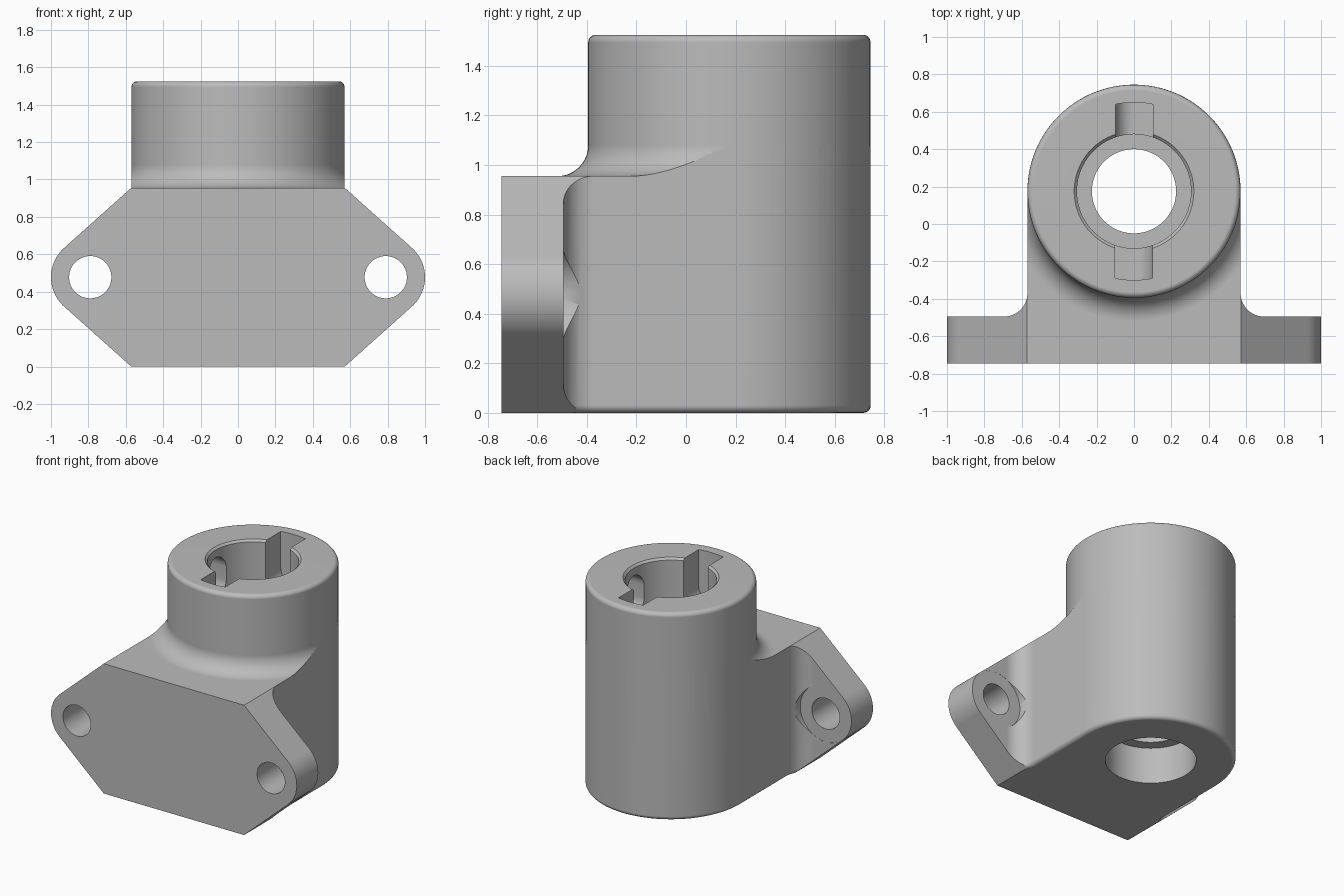
import bpy, bmesh
from math import sin, cos, asin, sqrt, pi, radians
from mathutils import Matrix, Vector
from mathutils.geometry import convex_hull_2d

if "Cube" in bpy.data.objects:
    bpy.data.objects.remove(bpy.data.objects["Cube"])

# Main dimensions
AXIS_Y, R, H = 0.175, 0.57, 1.525      # upright barrel
FRONT, BACK, BASE_H = -0.745, -0.495, 0.955  # flange faces and base height
LUG_X, LUG_R, MID_Z = 0.79, 0.21, 0.4775
FIL = 0.125


def finish(bm, name):
    bmesh.ops.remove_doubles(bm, verts=bm.verts, dist=1e-5)
    bmesh.ops.recalc_face_normals(bm, faces=bm.faces)
    mesh = bpy.data.meshes.new(name)
    bm.to_mesh(mesh)
    bm.free()
    ob = bpy.data.objects.new(name, mesh)
    bpy.context.collection.objects.link(ob)
    return ob


def prism(points, vec):
    bm = bmesh.new()
    face = bm.faces.new([bm.verts.new(p) for p in points])
    new = bmesh.ops.extrude_face_region(bm, geom=[face])["geom"]
    moved = [v for v in new if isinstance(v, bmesh.types.BMVert)]
    bmesh.ops.translate(bm, verts=moved, vec=vec)
    bmesh.ops.recalc_face_normals(bm, faces=bm.faces)
    return bm


def lathe(profile, name, steps=128):
    bm = bmesh.new()
    vs = [bm.verts.new((r, AXIS_Y, z)) for r, z in profile]
    es = [bm.edges.new(pair) for pair in zip(vs, vs[1:])]
    bmesh.ops.spin(bm, geom=vs + es, cent=(0, AXIS_Y, 0), axis=(0, 0, 1),
                   angle=2 * pi, steps=steps)
    return finish(bm, name)


def arc(cx, cy, r, a0, a1, n):
    angles = [radians(a0 + (a1 - a0) * i / n) for i in range(n + 1)]
    return [(cx + r * cos(a), cy + r * sin(a)) for a in angles]


def rod_y(x, z, r, y0, y1, name):
    pts = [(px, y0, pz) for px, pz in arc(x, z, r, 0, 360, 64)[:-1]]
    return finish(prism(pts, (0, y1 - y0, 0)), name)


def cut(target, tool, operation="DIFFERENCE"):
    mod = target.modifiers.new("cut", "BOOLEAN")
    mod.object, mod.operation, mod.solver = tool, operation, "EXACT"
    bpy.context.view_layer.objects.active = target
    bpy.ops.object.modifier_apply(modifier=mod.name)
    bpy.data.objects.remove(tool)


# Plan outline: round back, straight sides, filleted into the flange
side = arc(R + FIL, BACK + FIL, FIL, 270, 180, 12)
right = [(1.2, FRONT), (1.2, BACK)] + side
left = [(-x, y) for x, y in reversed(right)]
plan = right + arc(0, AXIS_Y, R, 0, 180, 64) + left
bm = prism([(x, y, 0) for x, y in plan], (0, 0, H + 0.1))
rim = [e for e in bm.edges if all(v.co.z < 0.01 and v.co.y > BACK + 0.01 for v in e.verts)]
bmesh.ops.bevel(bm, geom=rim, offset=0.03, segments=5, profile=0.5, affect="EDGES")
body = finish(bm, "flanged_socket")

# Front outline: six-sided flange with rounded lugs, open upward for the barrel
corners = [(x, z) for x in (-R, R) for z in (0, BASE_H)]
lugs = arc(LUG_X, MID_Z, LUG_R, -90, 90, 48) + arc(-LUG_X, MID_Z, LUG_R, 90, 270, 48)
cloud = corners + lugs
hull = [cloud[i] for i in convex_hull_2d([Vector(p) for p in cloud])]
outline = []
for i, (x, z) in enumerate(hull):
    if (x, z) in corners:
        sx = 0.571 if x > 0 else -0.571
        far = (sx, 2) if z > 0.5 else (sx, -0.2)
        near = (sx, z)
        # keep the walls in hull order
        entering = (hull[i - 1][0], hull[i - 1][1]) in corners
        outline += [far, near] if entering else [near, far]
    else:
        outline.append((x, z))
cut(body, finish(prism([(x, -1, z) for x, z in outline], (0, 2, 0)), "flange_outline"), "INTERSECT")

# Barrel envelope: concave fillet above the base and a rounded top rim
rb = R - 0.0005
envelope = [(0, -0.2), (1.6, -0.2), (1.6, BASE_H)]
envelope += arc(rb + FIL, BASE_H + FIL, FIL, 270, 180, 12)
envelope += arc(rb - 0.03, H - 0.03, 0.03, 0, 90, 6) + [(0, H)]
cut(body, lathe(envelope, "barrel_envelope"), "INTERSECT")

# Stepped bore with a chamfered mouth
bore = [(0, -0.1), (0.305, -0.1), (0.305, 0.27), (0.225, 0.27), (0.225, 0.85),
        (0.305, 0.85), (0.305, H - 0.015), (0.335, H + 0.015), (0, H + 0.015)]
cut(body, lathe(bore, "bore_cutter"))

# Hooked bayonet tracks: down, a quarter turn clockwise, then up a little
PIN, LOW, N = 0.1, 1.255, 10


def half_round(s):
    return sqrt(max(0, PIN * PIN - s * s))


def track_columns():
    steps = [PIN * sin(pi / 2 * (2 * i / N - 1)) for i in range(N + 1)]
    cols = [(0, s, LOW - (half_round(s) if s < 0 else PIN), H + 0.1) for s in steps]
    cols += [(t / 12, PIN + 0.002 - (2 * PIN + 0.004) * t / 12, LOW - PIN, LOW + PIN)
             for t in range(13)]
    cols += [(1, s, LOW - (half_round(s) if s > 0 else PIN), LOW + PIN + half_round(s))
             for s in steps]
    return cols


def bayonet(start, name):
    bm = bmesh.new()
    rings = []
    for turn, s, lo, hi in track_columns():
        ring = []
        for r, z in ((0.25, lo), (0.475, lo), (0.475, hi), (0.25, hi)):
            a = start - turn * pi / 2 - asin(s / r)
            ring.append(bm.verts.new((r * cos(a), AXIS_Y + r * sin(a), z)))
        rings.append(ring)
    for a, b in zip(rings, rings[1:]):
        for k in range(4):
            m = (k + 1) % 4
            bm.faces.new((a[k], a[m], b[m], b[k]))
    bm.faces.new(rings[0])
    bm.faces.new(rings[-1])
    return finish(bm, name)


for start in (pi / 2, -pi / 2):
    cut(body, bayonet(start, "bayonet_cutter"))

# Bolt holes with spot faces on the back of the lugs
for sign in (-1, 1):
    cut(body, rod_y(sign * LUG_X, MID_Z, 0.207, BACK - 0.001, -0.2, "spot_face_cutter"))
    cut(body, rod_y(sign * LUG_X, MID_Z, 0.113, -1, 0, "bolt_hole_cutter"))

# Material and shading
grey = bpy.data.materials.new("plain_grey")
grey.use_nodes = True
colour = (0.5, 0.5, 0.5, 1)
grey.diffuse_color = colour
grey.node_tree.nodes["Principled BSDF"].inputs["Base Color"].default_value = colour
body.data.materials.clear()
body.data.materials.append(grey)
bpy.ops.object.select_all(action="DESELECT")
body.select_set(True)
bpy.context.view_layer.objects.active = body
bpy.ops.object.shade_smooth_by_angle(angle=radians(30))
weighted = body.modifiers.new("weighted_normals", "WEIGHTED_NORMAL")
weighted.keep_sharp = True
